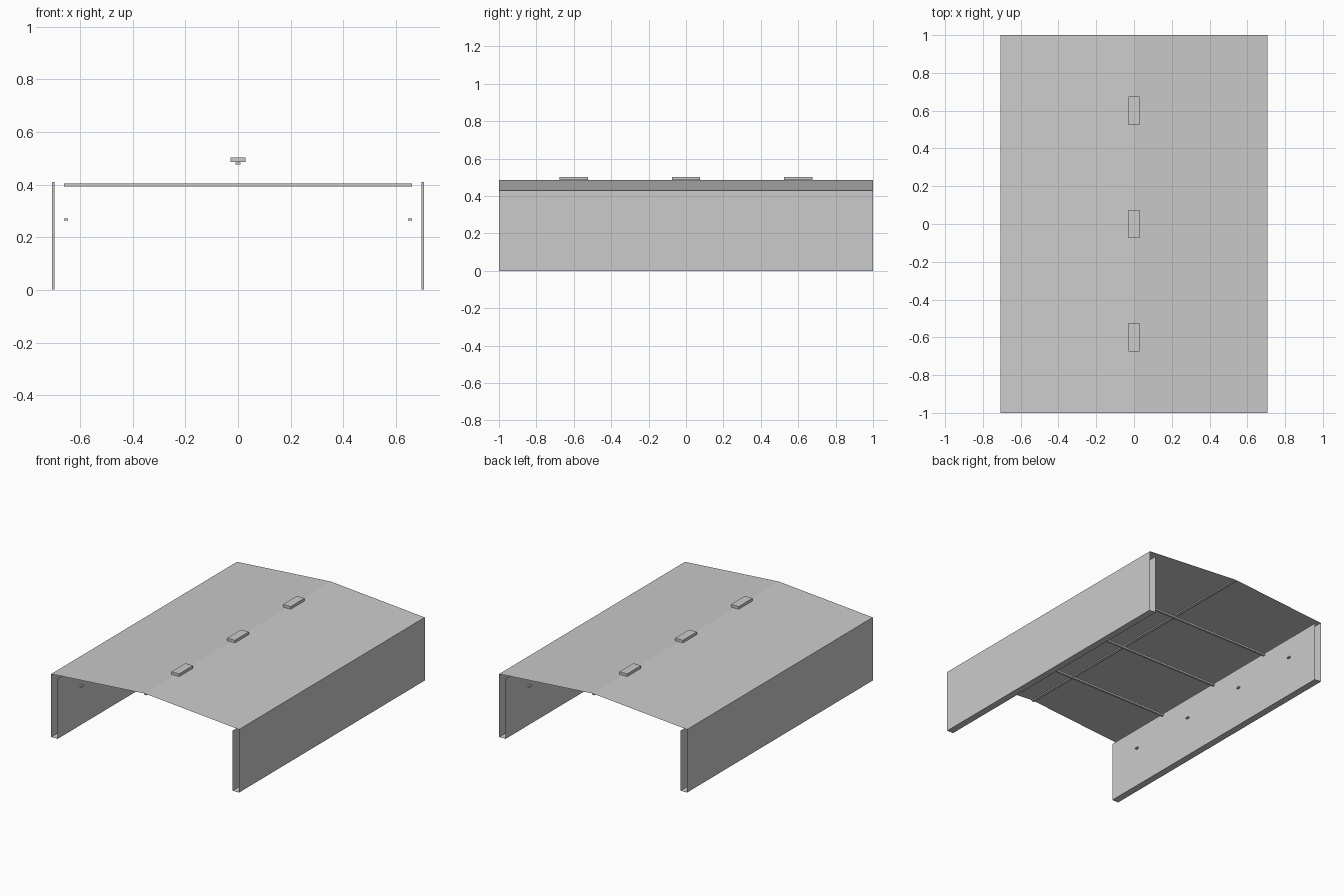
import bpy
import bmesh

old = bpy.data.objects.get("Cube")
if old:
    bpy.data.objects.remove(old, do_unlink=True)

OUTER, INNER = 0.708, 0.66      # wall sheet distances from the centre
EAVE, APEX = 0.43, 0.485        # roof heights
HALF = 1.0                      # half of the building length

GREY = (0.6, 0.6, 0.6, 1.0)
grey = bpy.data.materials.new("plain_grey")
grey.use_nodes = True
grey.diffuse_color = GREY
grey.node_tree.nodes["Principled BSDF"].inputs["Base Color"].default_value = GREY


def finish(name, bm):
    mesh = bpy.data.meshes.new(name)
    bm.to_mesh(mesh)
    bm.free()
    mesh.materials.append(grey)
    obj = bpy.data.objects.new(name, mesh)
    bpy.context.collection.objects.link(obj)
    return obj


def sheet(name, profile):
    """Extrude an open x-z profile along the building length."""
    bm = bmesh.new()
    rows = [[bm.verts.new((x, y, z)) for x, z in profile] for y in (-HALF, HALF)]
    front, back = rows
    for i in range(len(profile) - 1):
        bm.faces.new((front[i], front[i + 1], back[i + 1], back[i]))
    return finish(name, bm)


def box(name, low, high):
    bm = bmesh.new()
    bmesh.ops.create_cube(bm, size=1)
    for v in bm.verts:
        v.co = [high[i] if v.co[i] > 0 else low[i] for i in range(3)]
    return finish(name, bm)


# Pitched roof sheet
sheet("roof", [(-OUTER, EAVE), (0, APEX), (OUTER, EAVE)])

# Double-skinned walls: outer skin, sill and inner skin
wall = [(OUTER, EAVE), (OUTER, 0), (INNER, 0), (INNER, 0.41)]
sheet("left_wall", wall)
sheet("right_wall", [(-x, z) for x, z in reversed(wall)])

# Ridge beam
box("ridge_beam", (-0.01, -HALF, 0.476), (0.01, HALF, 0.484))

# Ridge vents
for i, y in enumerate((-0.6, 0, 0.6)):
    box(f"ridge_vent_{i + 1}", (-0.029, y - 0.075, 0.485), (0.029, y + 0.075, 0.503))

# Tie beams, with a stud in each wall cavity
for i, y in enumerate((-0.5, 0, 0.5)):
    box(f"tie_beam_{i + 1}", (-INNER, y - 0.007, 0.392), (INNER, y + 0.007, 0.404))
    for side, s in (("left", 1), ("right", -1)):
        a, b = sorted((s * 0.696, s * 0.707))
        box(f"{side}_stud_{i + 1}", (a, y - 0.01, 0.001), (b, y + 0.01, 0.41))

# Small fittings on the inner skins
for i, y in enumerate((-0.75, -0.25, 0.25, 0.75)):
    for side, s in (("left", 1), ("right", -1)):
        a, b = sorted((s * 0.646, s * INNER))
        box(f"{side}_wall_fitting_{i + 1}", (a, y - 0.01, 0.264), (b, y + 0.01, 0.272))
